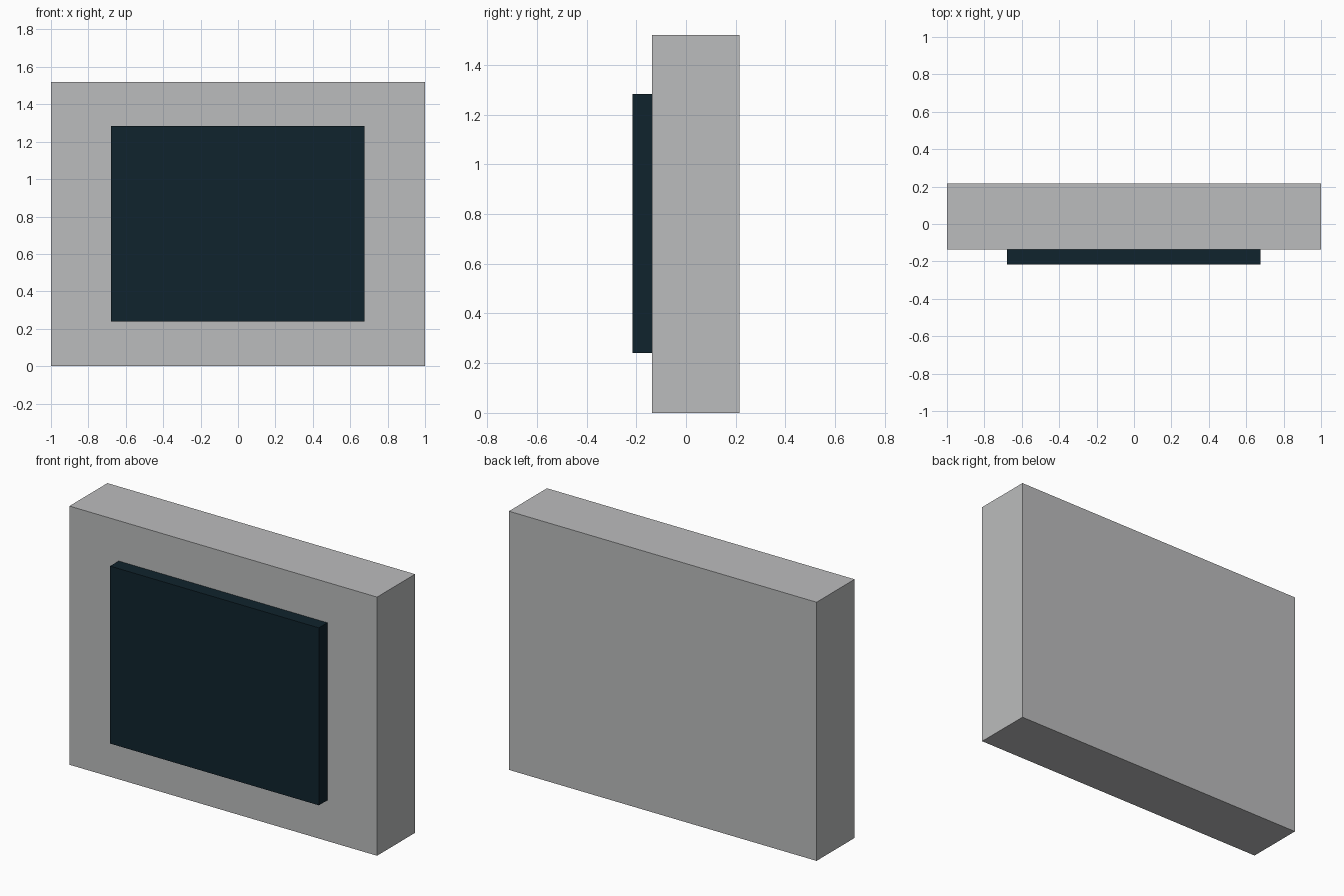
import bpy

cube = bpy.data.objects.get("Cube")
if cube:
    bpy.data.objects.remove(cube, do_unlink=True)


def material(name, rgb):
    mat = bpy.data.materials.new(name)
    mat.use_nodes = True
    color = (*rgb, 1.0)
    mat.diffuse_color = color
    mat.node_tree.nodes["Principled BSDF"].inputs["Base Color"].default_value = color
    return mat


def box(name, low, high, mat):
    center = [(a + b) / 2 for a, b in zip(low, high)]
    bpy.ops.mesh.primitive_cube_add(size=1, location=center)
    obj = bpy.context.object
    obj.name = name
    obj.scale = [b - a for a, b in zip(low, high)]
    bpy.ops.object.transform_apply(location=False, rotation=False, scale=True)
    obj.data.materials.append(mat)
    return obj


light_grey = material("light grey", (0.50, 0.505, 0.51))
dark_teal = material("dark teal", (0.005, 0.017, 0.026))

# Thick rectangular casing
front = -0.137
box("casing", (-1, front, 0), (1, 0.216, 1.52), light_grey)

# Raised panel, seated on the front of the casing
box("front_panel", (-0.68, -0.216, 0.24), (0.677, front, 1.283), dark_teal)
